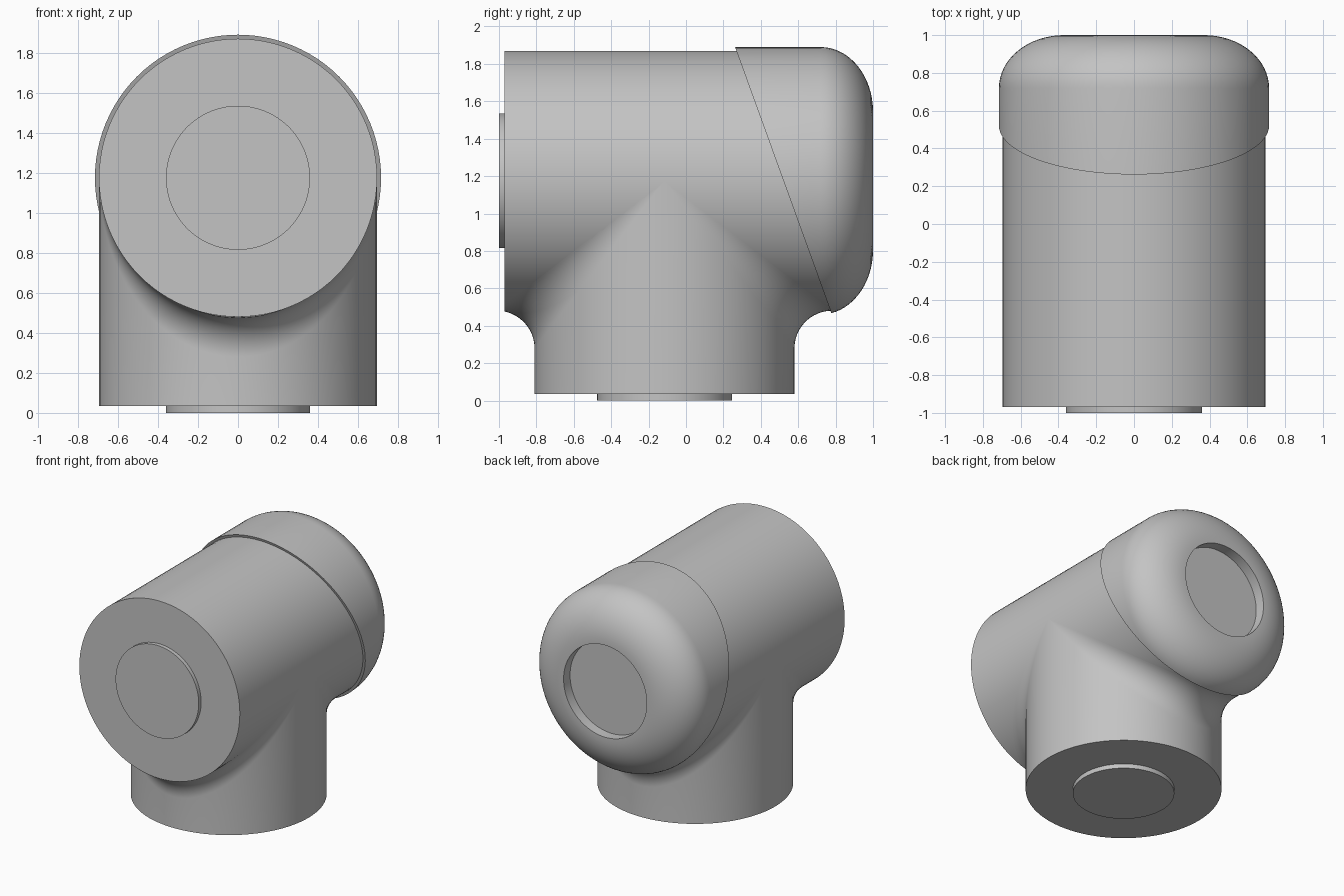
import bpy, bmesh
from math import cos, sin, pi, sqrt, radians
from mathutils import Vector, Matrix

if "Cube" in bpy.data.objects:
    bpy.data.objects.remove(bpy.data.objects["Cube"])

SEG = 96
R = 0.695          # radius of both pipes
FILLET = 0.2       # blend radius where they meet
AXIS_Z = 1.175     # height of the horizontal pipe
NECK_Y = -0.115    # centre of the vertical pipe
FRONT_Y = -0.97

grey = bpy.data.materials.new("plain_grey")
grey.use_nodes = True
colour = (0.55, 0.55, 0.55, 1)
grey.diffuse_color = colour
grey.node_tree.nodes["Principled BSDF"].inputs["Base Color"].default_value = colour

ALONG_Y = Matrix.Translation((0, 0, AXIS_Z)) @ Matrix.Rotation(radians(-90), 4, 'X')
UPRIGHT = Matrix.Translation((0, NECK_Y, 0))


def finish(name, bm):
    bmesh.ops.remove_doubles(bm, verts=bm.verts, dist=0.0001)
    bmesh.ops.recalc_face_normals(bm, faces=bm.faces)
    mesh = bpy.data.meshes.new(name)
    bm.to_mesh(mesh)
    bm.free()
    mesh.materials.append(grey)
    ob = bpy.data.objects.new(name, mesh)
    bpy.context.collection.objects.link(ob)
    bpy.ops.object.select_all(action='DESELECT')
    ob.select_set(True)
    bpy.context.view_layer.objects.active = ob
    bpy.ops.object.shade_smooth_by_angle(angle=radians(35))
    return ob


def skin(bm, rings):
    """Join successive closed rings of verts with quads."""
    for a, b in zip(rings, rings[1:]):
        for i in range(SEG):
            j = (i + 1) % SEG
            bm.faces.new((a[i], a[j], b[j], b[i]))


def lathe(profile, matrix):
    """Closed solid of revolution from (radius, height) pairs."""
    bm = bmesh.new()
    rings = [[bm.verts.new(matrix @ Vector((r * cos(2 * pi * i / SEG), r * sin(2 * pi * i / SEG), h)))
              for i in range(SEG)] for r, h in profile]
    skin(bm, rings)
    bm.faces.new(rings[0])
    bm.faces.new(rings[-1])
    return bm


# Horizontal pipe and the raised discs on the two flat ends
finish("main_barrel", lathe([(R, FRONT_Y), (R, 0.79)], ALONG_Y))
finish("front_disc", lathe([(0.36, -1.0), (0.36, FRONT_Y + 0.01)], ALONG_Y))
finish("bottom_disc", lathe([(0.36, 0), (0.36, 0.045)], UPRIGHT))

# Vertical pipe, blended into the barrel by a rolling-ball fillet
bm = bmesh.new()
STEPS = 14
columns = []
for i in range(SEG):
    t = 2 * pi * i / SEG
    out = Vector((cos(t), sin(t), 0))
    big = R + FILLET
    ball = out * big
    drop = sqrt(max(0, big ** 2 - ball.x ** 2))
    ball.z = AXIS_Z - drop
    to_barrel = Vector((-ball.x, 0, drop)).normalized()
    points = [out * R + Vector((0, 0, 0.035))]
    for s in range(STEPS + 1):
        direction = (-out).lerp(to_barrel, s / STEPS).normalized()
        points.append(ball + direction * FILLET)
    columns.append([bm.verts.new(p + Vector((0, NECK_Y, 0))) for p in points])
rings = list(zip(*columns))
skin(bm, rings)
bm.faces.new(rings[0])
bmesh.ops.remove_doubles(bm, verts=bm.verts, dist=0.0001)
bmesh.ops.bisect_plane(bm, geom=bm.verts[:] + bm.edges[:] + bm.faces[:],
                       plane_co=(0, FRONT_Y, 0), plane_no=(0, 1, 0), clear_inner=True)
finish("neck", bm)

# Rounded rear cap with a round recess, trimmed by a slanted plane
dome = [(0.37 + 0.345 * cos(a), 0.72 + 0.28 * sin(a))
        for a in (pi / 2 * k / 16 for k in range(17))]
profile = [(0.715, 0.1)] + dome + [(0.36, 1.0), (0.36, 0.92)]
bm = lathe(profile, ALONG_Y)
bmesh.ops.bisect_plane(bm, geom=bm.verts[:] + bm.edges[:] + bm.faces[:],
                       plane_co=(0, 0.262, 1.89), plane_no=(0, 1.43, 0.518), clear_inner=True)
bmesh.ops.holes_fill(bm, edges=[e for e in bm.edges if e.is_boundary], sides=0)
finish("rear_cap", bm)
